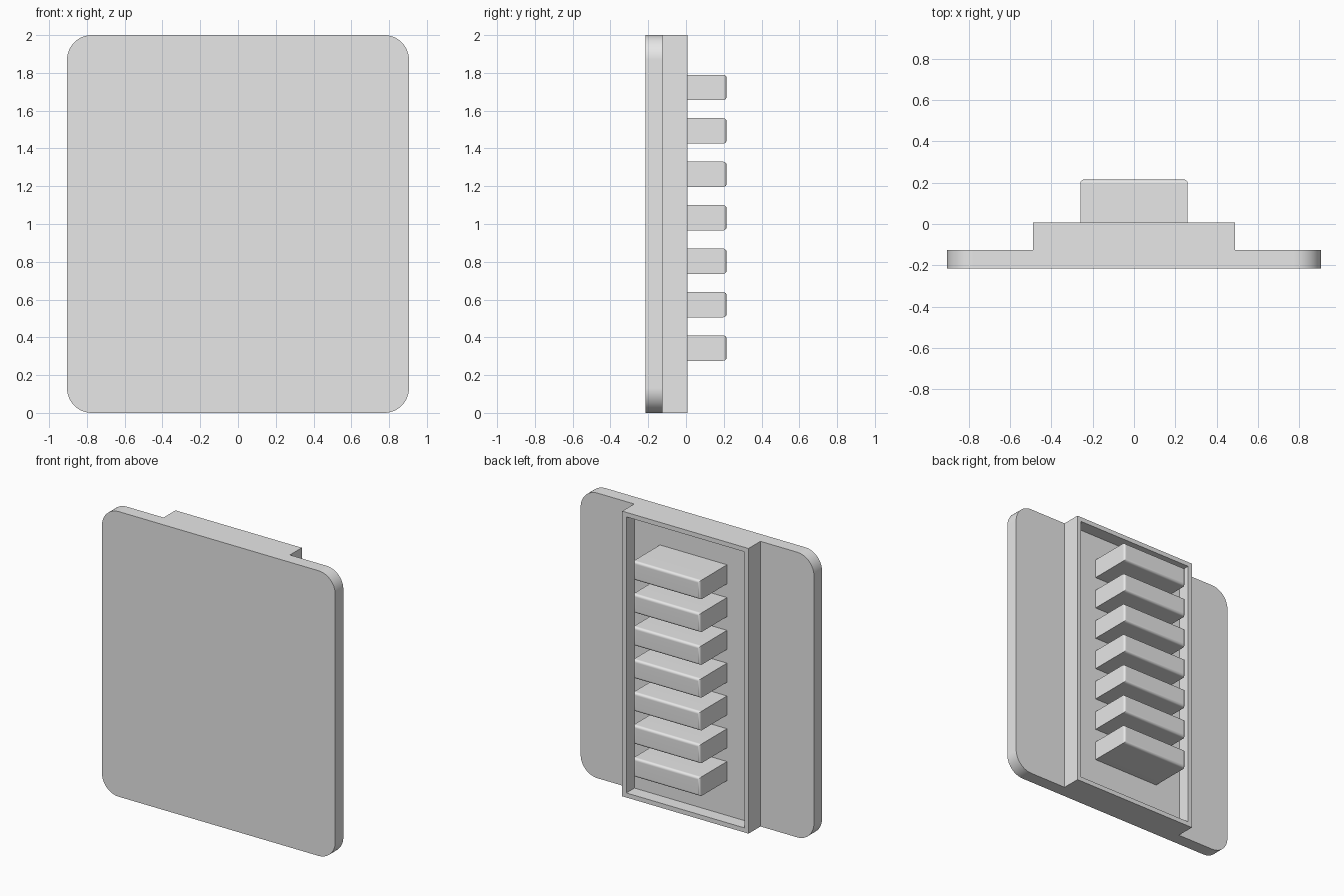
import bpy
import bmesh
from math import radians
from mathutils import Matrix, Vector

default = bpy.data.objects.get("Cube")
if default:
    bpy.data.objects.remove(default, do_unlink=True)

grey = bpy.data.materials.new("light grey")
grey.use_nodes = True
grey.diffuse_color = (0.8, 0.8, 0.8, 1)
grey.node_tree.nodes["Principled BSDF"].inputs["Base Color"].default_value = (0.8, 0.8, 0.8, 1)


def box_mesh(low, high):
    """Box between two corners."""
    low, high = Vector(low), Vector(high)
    bm = bmesh.new()
    move = Matrix.Translation((low + high) / 2) @ Matrix.Diagonal((high - low).to_4d())
    bmesh.ops.create_cube(bm, size=1, matrix=move)
    bm.normal_update()
    return bm


def round_edges(bm, edges, radius, segments):
    bmesh.ops.bevel(bm, geom=edges, offset=radius, segments=segments,
                    profile=0.5, affect='EDGES')


def back_face(bm):
    return max(bm.faces, key=lambda f: f.calc_center_median().y)


def finish(bm, name, smooth=False):
    bmesh.ops.recalc_face_normals(bm, faces=bm.faces)
    mesh = bpy.data.meshes.new(name)
    bm.to_mesh(mesh)
    bm.free()
    mesh.materials.append(grey)
    obj = bpy.data.objects.new(name, mesh)
    bpy.context.collection.objects.link(obj)
    if smooth:
        bpy.ops.object.select_all(action='DESELECT')
        obj.select_set(True)
        bpy.context.view_layer.objects.active = obj
        bpy.ops.object.shade_smooth_by_angle(angle=radians(35))
        weighted = obj.modifiers.new("flat sides", 'WEIGHTED_NORMAL')
        weighted.keep_sharp = True
    return obj


FRONT, PLATE_BACK, TRAY_BACK, BAR_BACK = -0.215, -0.125, 0.007, 0.215
RECESS = 0.09
RIM = 0.045

# Front plate with rounded corners
bm = box_mesh((-0.905, FRONT, 0), (0.905, PLATE_BACK, 2))
corners = [e for e in bm.edges
           if abs(e.verts[0].co.y - e.verts[1].co.y) > 0.01]
round_edges(bm, corners, 0.13, 12)
finish(bm, "front_plate", smooth=True)

# Raised tray on the back, with a shallow recess inside a thin rim
bm = box_mesh((-0.49, PLATE_BACK, 0), (0.49, TRAY_BACK, 2))
floor = back_face(bm)
bmesh.ops.inset_region(bm, faces=[floor], thickness=RIM)
rim_edge = bmesh.ops.extrude_discrete_faces(bm, faces=[floor])["faces"][0]
bmesh.ops.translate(bm, verts=rim_edge.verts, vec=(0, -RECESS, 0))
hidden = min(bm.faces, key=lambda f: f.calc_center_median().y)
bmesh.ops.delete(bm, geom=[hidden], context='FACES_ONLY')
finish(bm, "back_tray")

# Row of horizontal bars with softened outer ends
for i in range(7):
    z = 0.343 + 0.23 * i
    bm = box_mesh((-0.26, TRAY_BACK - RECESS, z - 0.067),
                  (0.26, BAR_BACK, z + 0.067))
    round_edges(bm, list(back_face(bm).edges), 0.018, 4)
    finish(bm, f"bar_{i + 1}", smooth=True)
